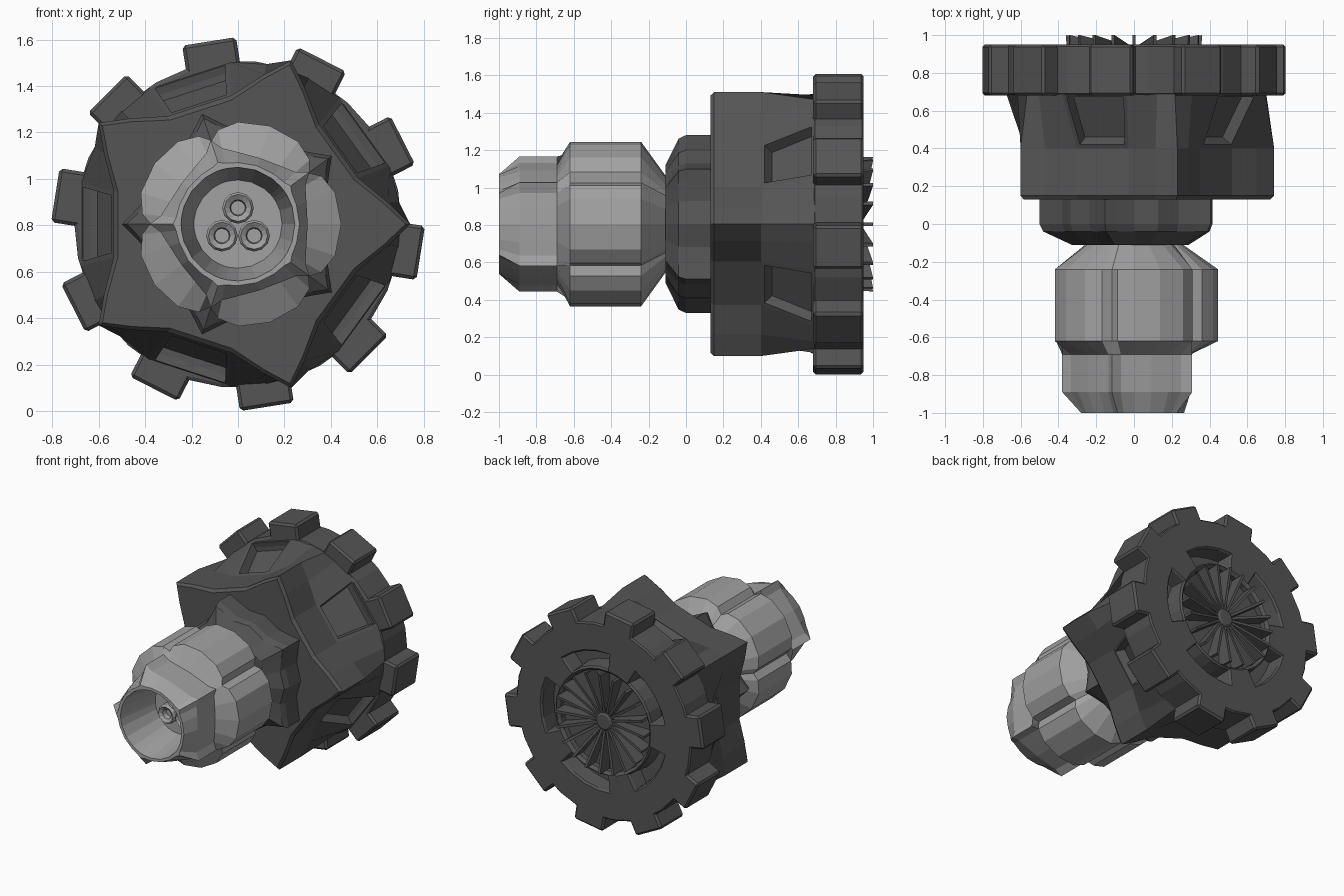
import bpy, bmesh
from math import sin, cos, radians, atan2, degrees

if "Cube" in bpy.data.objects:
    bpy.data.objects.remove(bpy.data.objects["Cube"])

CZ = 0.805  # height of the main axis


def material(name, v):
    m = bpy.data.materials.new(name)
    m.diffuse_color = (v, v, v, 1)
    m.use_nodes = True
    m.node_tree.nodes["Principled BSDF"].inputs["Base Color"].default_value = m.diffuse_color
    return m


DARK, LIGHT = material("dark_grey", 0.09), material("light_grey", 0.36)


def finish(bm, name, mat, bevel=0):
    bmesh.ops.recalc_face_normals(bm, faces=bm.faces)
    me = bpy.data.meshes.new(name)
    bm.to_mesh(me)
    bm.free()
    me.materials.append(mat)
    ob = bpy.data.objects.new(name, me)
    bpy.context.collection.objects.link(ob)
    if bevel:
        b = ob.modifiers.new("edge_bevel", 'BEVEL')
        b.width, b.segments, b.limit_method = bevel, 1, 'ANGLE'
        b.angle_limit = radians(40)
    return ob


def five_fold(half, phase):
    """Mirror (angle, index) samples about a corner, repeat five times."""
    sector = [(-a, i) for i, a in enumerate(half) if 0 < a < 36][::-1]
    sector += [(a, i) for i, a in enumerate(half)]
    return [(phase + 72 * k + a, i) for k in range(5) for a, i in sector]


def loft(samples, sections, cx=0, cz=CZ):
    """Skin rings along y; each section is (y, radius or list of radii)."""
    bm = bmesh.new()
    rings = []
    for y, rad in sections:
        ring = []
        for a, i in samples:
            r = rad[i] if isinstance(rad, (list, tuple)) else rad
            ring.append(bm.verts.new((cx + r * cos(radians(a)), y, cz + r * sin(radians(a)))))
        rings.append(ring)
    n = len(samples)
    for p, q in zip(rings, rings[1:]):
        for j in range(n):
            k = (j + 1) % n
            bm.faces.new((p[j], p[k], q[k], q[j]))
    bm.faces.new(rings[0][::-1])
    bm.faces.new(rings[-1])
    bmesh.ops.recalc_face_normals(bm, faces=bm.faces)
    return bm


def around(n):
    return [(360 * i / n, 0) for i in range(n)]


def polar(face):
    c = face.calc_center_median()
    return degrees(atan2(c.z - CZ, c.x)), c.y


# Five-lobed nozzle with ridges and a tapered bore
lobe = [0.375, 0.415, 0.44, 0.445]
star = [0.38, 0.335, 0.31, 0.30]
nozzle = loft(five_fold([0, 6, 18, 36], 36), [
    (-0.11, 0.26),
    (-0.24, lobe), (-0.62, lobe),
    (-0.69, star), (-0.89, star),
    (-1.0, [0.28, 0.268, 0.265, 0.265]),
    (-1.0, 0.245), (-0.68, 0.19)])
finish(nozzle, "nozzle", LIGHT)

# Three small cups on the bore floor
for n, a in enumerate((90, 210, 330)):
    cup = loft(around(12), [(-0.66, 0.068), (-0.72, 0.068), (-0.735, 0.058),
                            (-0.72, 0.035), (-0.67, 0.03)],
               0.08 * cos(radians(a)), CZ - 0.01 + 0.08 * sin(radians(a)))
    finish(cup, f"bore_cup_{n + 1}", LIGHT)

# Collar between nozzle and body
edge = [0.50, 0.455, 0.40, 0.415]
collar = loft(five_fold([0, 6, 18, 36], 36), [
    (-0.11, [0.33, 0.31, 0.29, 0.29]), (-0.04, [0.48, 0.435, 0.385, 0.40]),
    (0.0, edge), (0.16, edge)])
finish(collar, "collar", DARK)

# Body: concave pentagon blending into a round back, with side recesses
penta = [0.742, 0.655, 0.555]
body = loft(five_fold([0, 8, 21], 0), [
    (0.13, [r - 0.02 for r in penta]), (0.15, penta), (0.40, penta), (0.69, 0.70)])
for f in list(body.faces):
    ang, y = polar(f)
    if len(f.verts) == 4 and 0.45 < y < 0.65 and abs((ang % 72) - 36) < 2:
        bmesh.ops.inset_region(body, faces=[f], thickness=0.03, depth=0)
        bmesh.ops.inset_region(body, faces=[f], thickness=0.02, depth=-0.06)
finish(body, "body", DARK)

# Gear disc with a recessed hub and five curved pockets in its back
disc = loft(around(30), [(0.68, 0.69), (0.69, 0.705), (0.94, 0.705), (0.95, 0.695),
                         (0.95, 0.51), (0.95, 0.38), (0.93, 0.36), (0.89, 0.36)])
pockets = []
for f in disc.faces:
    c = f.calc_center_median()
    r = ((c.x ** 2) + (c.z - CZ) ** 2) ** 0.5
    ang = (polar(f)[0] + 36) % 72 - 36
    if len(f.verts) == 4 and c.y > 0.945 and 0.4 < r < 0.5 and abs(ang) < 24:
        pockets.append(f)
bmesh.ops.inset_region(disc, faces=pockets, thickness=0.012, depth=-0.012)
bmesh.ops.inset_region(disc, faces=pockets, thickness=0.012, depth=-0.11)
finish(disc, "gear_disc", DARK)


def plate(name, profile, width, angle, bevel=0):
    """Extrude an (r, y) outline sideways and turn it about the axis."""
    bm = bmesh.new()
    c, s = cos(radians(angle)), sin(radians(angle))
    sides = [[bm.verts.new((r * c - w * s, y, CZ + r * s + w * c)) for r, y in profile]
             for w in (-width / 2, width / 2)]
    bm.faces.new(sides[0])
    bm.faces.new(sides[1][::-1])
    n = len(profile)
    for j in range(n):
        k = (j + 1) % n
        bm.faces.new((sides[0][j], sides[1][j], sides[1][k], sides[0][k]))
    return finish(bm, name, DARK, bevel)


# Ten gear teeth
for k in range(10):
    plate(f"gear_tooth_{k + 1}", [(0.62, 0.68), (0.797, 0.68), (0.797, 0.95), (0.62, 0.95)],
          0.235, 27 + 36 * k, 0.014)

# Radial fins and centre boss on the back
for k in range(20):
    plate(f"back_fin_{k + 1}", [(0.04, 0.88), (0.355, 0.88), (0.36, 1.0), (0.04, 0.935)],
          0.018, 18 * k)
finish(loft(around(12), [(0.88, 0.065), (0.94, 0.065), (0.95, 0.05)]), "back_boss", DARK)
